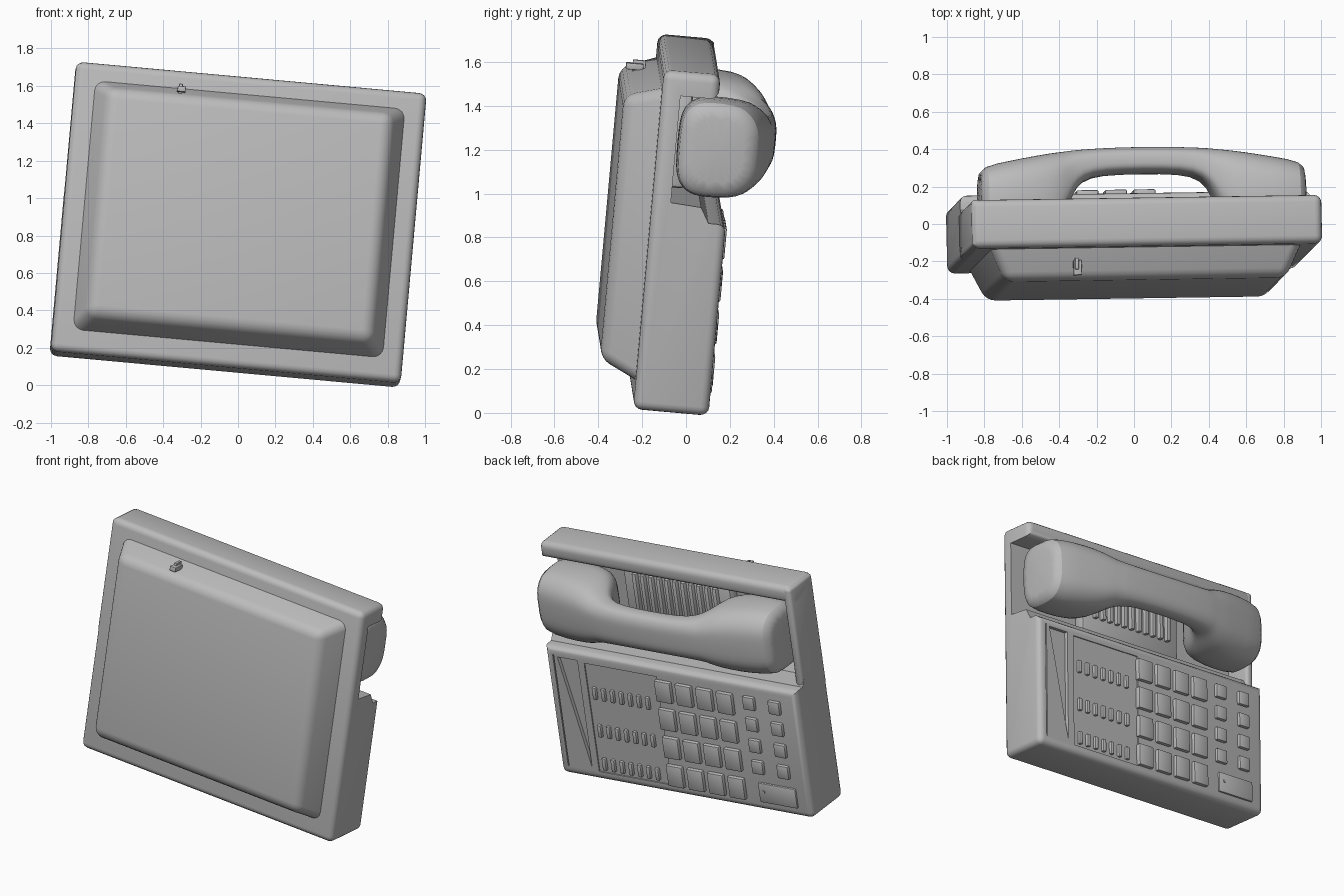
import bpy, bmesh, math
from mathutils import Matrix, Vector

if "Cube" in bpy.data.objects:
    bpy.data.objects.remove(bpy.data.objects["Cube"])

grey = bpy.data.materials.new("plain grey plastic")
grey.use_nodes = True
COLOUR = (0.5, 0.5, 0.5, 1)
grey.diffuse_color = COLOUR
grey.node_tree.nodes["Principled BSDF"].inputs["Base Color"].default_value = COLOUR

# Tilted frame of the whole phone: x across, y towards the keys, z up the case
across = Vector((0.9957, 0.015, -0.091)).normalized()
depth = Vector((0.088, 0.09, 0.99)).cross(across).normalized()
up = across.cross(depth)
FRAME = Matrix((across, depth, up)).transposed().to_4x4()
FRAME.translation = (0, 0, 0.857)

W, H = 0.94, 0.78           # half width and half height of the case
FRONT, PANEL, RAIL, FLOOR = -0.185, 0.16, 0.075, -0.1


def finish(name, bm, angle=35):
    bmesh.ops.recalc_face_normals(bm, faces=bm.faces[:])
    mesh = bpy.data.meshes.new(name)
    bm.to_mesh(mesh)
    bm.free()
    mesh.materials.append(grey)
    obj = bpy.data.objects.new(name, mesh)
    bpy.context.collection.objects.link(obj)
    obj.matrix_world = FRAME
    smooth(obj, angle)
    return obj


def smooth(obj, angle=35):
    bpy.ops.object.select_all(action='DESELECT')
    obj.select_set(True)
    bpy.context.view_layer.objects.active = obj
    bpy.ops.object.shade_smooth_by_angle(angle=math.radians(angle))


def apply(obj, mod):
    bpy.context.view_layer.objects.active = obj
    bpy.ops.object.modifier_apply(modifier=mod.name)


def bevel(bm, edges, size, segments=3):
    bmesh.ops.bevel(bm, geom=edges, offset=size, segments=segments,
                    profile=0.5, affect='EDGES', clamp_overlap=True)


def box(bm, x, y, z):
    """Box from three (low, high) ranges."""
    size = [b - a for a, b in (x, y, z)]
    mid = [(a + b) / 2 for a, b in (x, y, z)]
    bmesh.ops.create_cube(bm, size=1, matrix=Matrix.Translation(mid)
                          @ Matrix.Diagonal((*size, 1)))


def prism(bm, points, move):
    face = bm.faces.new([bm.verts.new(p) for p in points])
    grown = bmesh.ops.extrude_face_region(bm, geom=[face])["geom"]
    bmesh.ops.translate(bm, vec=move,
                        verts=[g for g in grown if isinstance(g, bmesh.types.BMVert)])


def boxes(name, ranges, size=0.0, segments=2):
    bm = bmesh.new()
    for r in ranges:
        box(bm, *r)
    if size:
        bevel(bm, bm.edges[:], size, segments)
    return finish(name, bm)


def around(centre, half):
    return (centre - half, centre + half)


# Case: one stepped profile, key panel below, cradle hollow and top rail above
profile = [(FRONT, -H), (FRONT, H), (RAIL, H), (RAIL, 0.67), (FLOOR, 0.67),
           (FLOOR, 0.18), (0.04, 0.17), (0.08, 0.1), (PANEL, 0.1), (PANEL, -H)]
bm = bmesh.new()
prism(bm, [(-W, y, z) for y, z in profile], (2 * W, 0, 0))


def outer(v):
    hollow = abs(v.co.y - FLOOR) < 0.01 or (0.09 < v.co.z < 0.2 and v.co.y < 0.15)
    return not hollow


bevel(bm, [e for e in bm.edges if all(outer(v) for v in e.verts)], 0.04, 4)
case = finish("case", bm)

# Recesses in the key panel: index strip, memory key field and edge slot
bm = bmesh.new()
LOW = PANEL - 0.025
prism(bm, [(0.85, LOW, 0.04), (0.70, LOW, 0.04), (0.70, LOW, -0.7)], (0, 0.1, 0))
box(bm, (0.11, 0.65), (PANEL - 0.008, PANEL + 0.1), (-0.72, 0.03))
box(bm, (0.875, 0.883), (PANEL - 0.01, PANEL + 0.1), (-0.72, 0.05))
cutter = finish("recess_cutter", bm)
cutter.hide_render = True
cut = case.modifiers.new("recesses", 'BOOLEAN')
cut.object = cutter
cut.operation = 'DIFFERENCE'
cut.solver = 'EXACT'
apply(case, cut)
bpy.data.objects.remove(cutter)
smooth(case)

# Closed end of the cradle
boxes("cradle_end_wall", [((-W, -0.885), (FRONT + 0.01, RAIL), (0.0, H - 0.01))], 0.02, 3)

# Raised underside with sloping rims
bm = bmesh.new()
bmesh.ops.create_cube(bm, size=1)
for v in bm.verts:
    inset = 0.085 if v.co.y < 0 else 0
    v.co = (math.copysign(0.84 - inset, v.co.x),
            -0.352 if v.co.y < 0 else FRONT + 0.02,
            0.69 - inset * 0.7 if v.co.z > 0 else -0.665 + inset)
bevel(bm, [e for e in bm.edges if any(v.co.y < -0.3 for v in e.verts)], 0.05, 4)
finish("underside", bm)

# Small latch on the upper slope of the underside
boxes("latch", [(around(-0.37, 0.022), (-0.33, -0.25), (0.655, 0.685)),
                (around(-0.375, 0.01), (-0.3, -0.24), (0.64, 0.7))], 0.004)

# Speaker grille in the cradle
boxes("grille_base", [((-0.4, 0.4), (FLOOR - 0.02, -0.03), (0.2, 0.66))], 0.02)
boxes("grille_slats", [(around(-0.3 + 0.06 * i, 0.014), (-0.05, 0.0), (0.3, 0.63))
                       for i in range(11)], 0.005)

# Handset: lofted along its length, mirrored about the middle
# (distance from middle, underside, top, half height)
half = [(0.875, -0.04, 0.23, 0.18), (0.86, -0.09, 0.28, 0.225),
        (0.70, -0.09, 0.31, 0.238), (0.53, -0.09, 0.34, 0.225),
        (0.45, -0.05, 0.35, 0.20), (0.40, 0.05, 0.355, 0.17),
        (0.36, 0.16, 0.36, 0.15), (0.28, 0.22, 0.365, 0.135),
        (0.12, 0.232, 0.372, 0.13)]
stations = [(-u, a, b, h) for u, a, b, h in half] + half[::-1]
RING = 24


def signed_root(value):
    return math.copysign(abs(value) ** 0.5, value)


bm = bmesh.new()
rings = []
for u, low, high, tall in stations:
    ring = []
    for i in range(RING):
        a = math.tau * (i + 0.5) / RING
        rise, side = signed_root(math.sin(a)), signed_root(math.cos(a))
        taper = 1 - 0.27 * max(0, rise) ** 2 - 0.1 * min(0, rise) ** 2
        ring.append(bm.verts.new((u + 0.005, (low + high) / 2 + rise * (high - low) / 2,
                                  0.43 + side * tall * taper)))
    rings.append(ring)
for first, second in zip(rings, rings[1:]):
    for i in range(RING):
        j = (i + 1) % RING
        bm.faces.new((first[i], first[j], second[j], second[i]))
bm.faces.new(rings[0])
bm.faces.new(rings[-1][::-1])
handset = finish("handset", bm, 60)
apply(handset, handset.modifiers.new("soften", 'SUBSURF'))
smooth(handset, 60)

# Keys
KEY_BASE = PANEL - 0.02


def keys(name, columns, rows, wide, tall, top):
    boxes(name, [(around(x, wide / 2), (KEY_BASE, top), around(z, tall / 2))
                 for x in columns for z in rows], 0.008)


keys("memory_keys", [0.60 - 0.066 * i for i in range(7)],
     (-0.17, -0.43, -0.66), 0.028, 0.085, PANEL + 0.012)
keys("dial_keys", [0.06 - 0.153 * i for i in range(4)],
     [-0.06 - 0.195 * i for i in range(4)], 0.118, 0.145, PANEL + 0.025)
keys("function_keys", (-0.58, -0.77), [-0.03 - 0.148 * i for i in range(4)],
     0.085, 0.09, PANEL + 0.022)
keys("wide_key", [-0.70], [-0.65], 0.28, 0.135, PANEL + 0.012)
boxes("key_lamp", [(around(-0.60, 0.008), (PANEL, PANEL + 0.018), around(-0.64, 0.008))])
